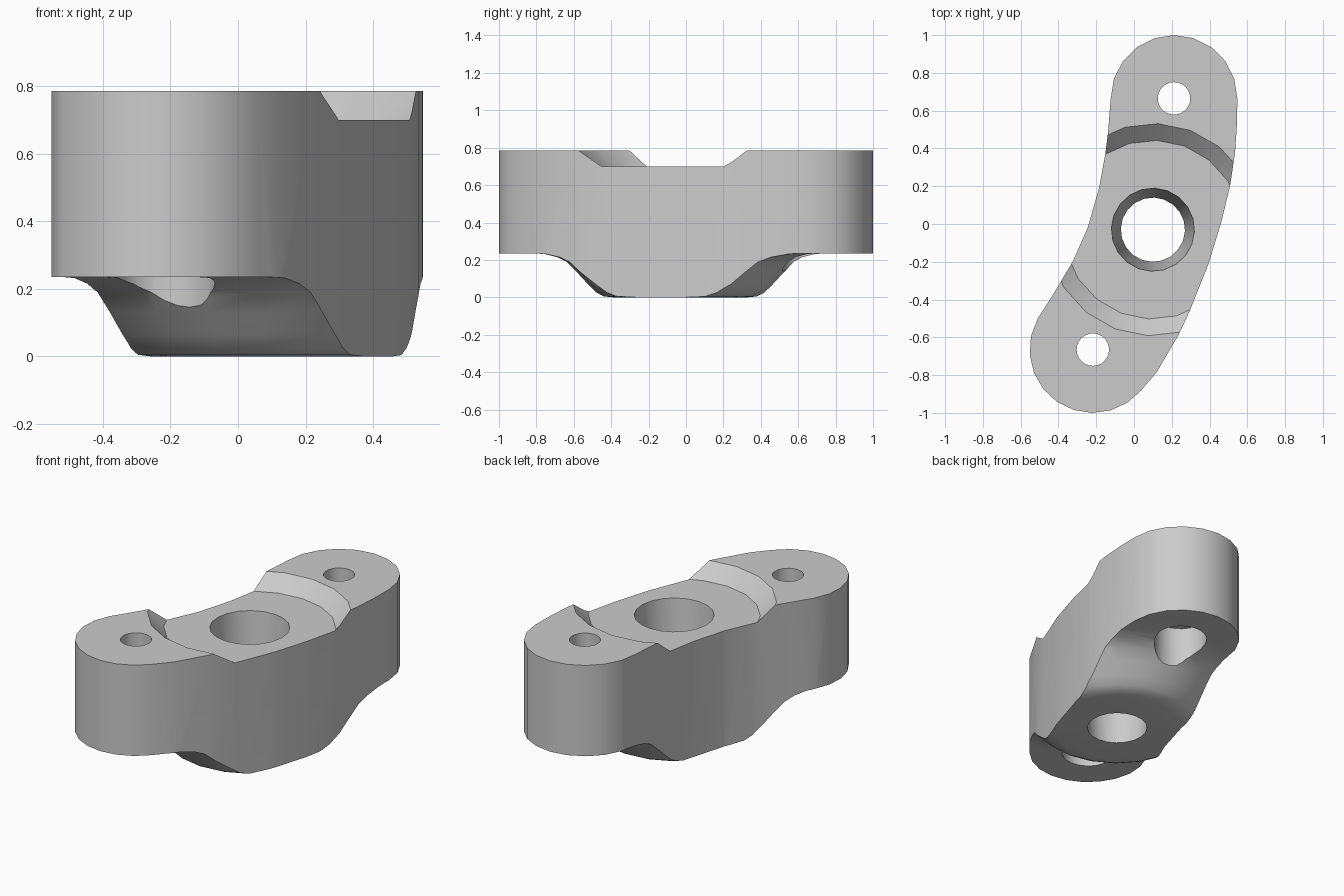
import bpy, bmesh, math
from mathutils import Vector, Matrix

old = bpy.data.objects.get("Cube")
if old:
    bpy.data.objects.remove(old, do_unlink=True)

HUB = Vector((0.10, -0.03, 0))
END_R, TOP, EAR_BOTTOM = 0.335, 0.785, 0.235
EARS = {"back": Vector((0.212, 0.665, 0)), "front": Vector((-0.218, -0.665, 0))}


def grey_material():
    mat = bpy.data.materials.new("plain_grey")
    mat.use_nodes = True
    colour = (0.6, 0.6, 0.6, 1)
    mat.diffuse_color = colour
    mat.node_tree.nodes["Principled BSDF"].inputs["Base Color"].default_value = colour
    return mat


def finish(name, bm):
    bmesh.ops.recalc_face_normals(bm, faces=bm.faces)
    mesh = bpy.data.meshes.new(name)
    bm.to_mesh(mesh)
    bm.free()
    mesh.materials.append(grey)
    obj = bpy.data.objects.new(name, mesh)
    bpy.context.collection.objects.link(obj)
    return obj


def prism(name, outline, z0, z1):
    bm = bmesh.new()
    face = bm.faces.new([bm.verts.new((x, y, z0)) for x, y in outline])
    up = bmesh.ops.extrude_face_region(bm, geom=[face])["geom"]
    verts = [v for v in up if isinstance(v, bmesh.types.BMVert)]
    bmesh.ops.translate(bm, verts=verts, vec=(0, 0, z1 - z0))
    return finish(name, bm)


def lathe(name, profile, centre, sides):
    bm = bmesh.new()
    rings = []
    for i in range(sides):
        a = math.tau * (i + 0.85) / sides
        rings.append([bm.verts.new((centre.x + r * math.cos(a),
                                    centre.y + r * math.sin(a), z)) for r, z in profile])
    n = len(profile)
    for i in range(sides):
        p, q = rings[i], rings[(i + 1) % sides]
        for j in range(n):
            k = (j + 1) % n
            bm.faces.new((p[j], q[j], q[k], p[k]))
    return finish(name, bm)


def arc(centre, start, end, steps):
    for i in range(steps + 1):
        a = math.radians(start + (end - start) * i / steps)
        yield centre.x + END_R * math.cos(a), centre.y + END_R * math.sin(a)


def boolean(target, tool, operation):
    mod = target.modifiers.new(operation.lower(), 'BOOLEAN')
    mod.operation, mod.object, mod.solver = operation, tool, 'EXACT'
    bpy.context.view_layer.objects.active = target
    bpy.ops.object.modifier_apply(modifier=mod.name)
    bpy.data.objects.remove(tool, do_unlink=True)


grey = grey_material()

# Bent arm outline: two round ends joined by gently curved flanks
left_flank = [(-0.138, 0.48), (-0.152, 0.37), (-0.185, 0.19), (-0.245, -0.02),
              (-0.325, -0.2), (-0.42, -0.36)]
right_flank = [(0.12, -0.785), (0.24, -0.58), (0.295, -0.46), (0.395, -0.21),
               (0.465, 0.02), (0.51, 0.21), (0.535, 0.38), (0.546, 0.54)]
outline = (list(arc(EARS["back"], 0, 180, 10)) + left_flank
           + list(arc(EARS["front"], 151, 320, 10)) + right_flank)
arm = prism("rocker_arm", outline, -0.1, 1)

# Turned form: tapered bore, flared underside boss and recessed top seat
profile = [(0.17, 0), (0.36, 0), (0.41, 0.005), (0.45, 0.026), (0.49, 0.065),
           (0.55, 0.13), (0.61, 0.19), (0.66, 0.215), (0.73, 0.232), (0.79, EAR_BOTTOM),
           (1.3, EAR_BOTTOM), (1.3, TOP), (0.562, TOP), (0.473, 0.70), (0.22, 0.70)]
boolean(arm, lathe("turned_form", profile, HUB, 20), 'INTERSECT')

# Ear holes: narrow bolt hole opening into a wide pocket underneath
for side, centre in EARS.items():
    for part, radius, z0, z1 in (("bolt_hole", 0.086, 0.3, 1), ("pocket", 0.15, -0.1, 0.39)):
        ring = [(centre.x + radius * math.cos(math.tau * i / 24),
                 centre.y + radius * math.sin(math.tau * i / 24)) for i in range(24)]
        boolean(arm, prism(side + "_" + part, ring, z0, z1), 'DIFFERENCE')

# Smooth walls with crisp rims
bpy.ops.object.select_all(action='DESELECT')
arm.select_set(True)
bpy.context.view_layer.objects.active = arm
bpy.ops.object.shade_smooth_by_angle(angle=math.radians(30))
